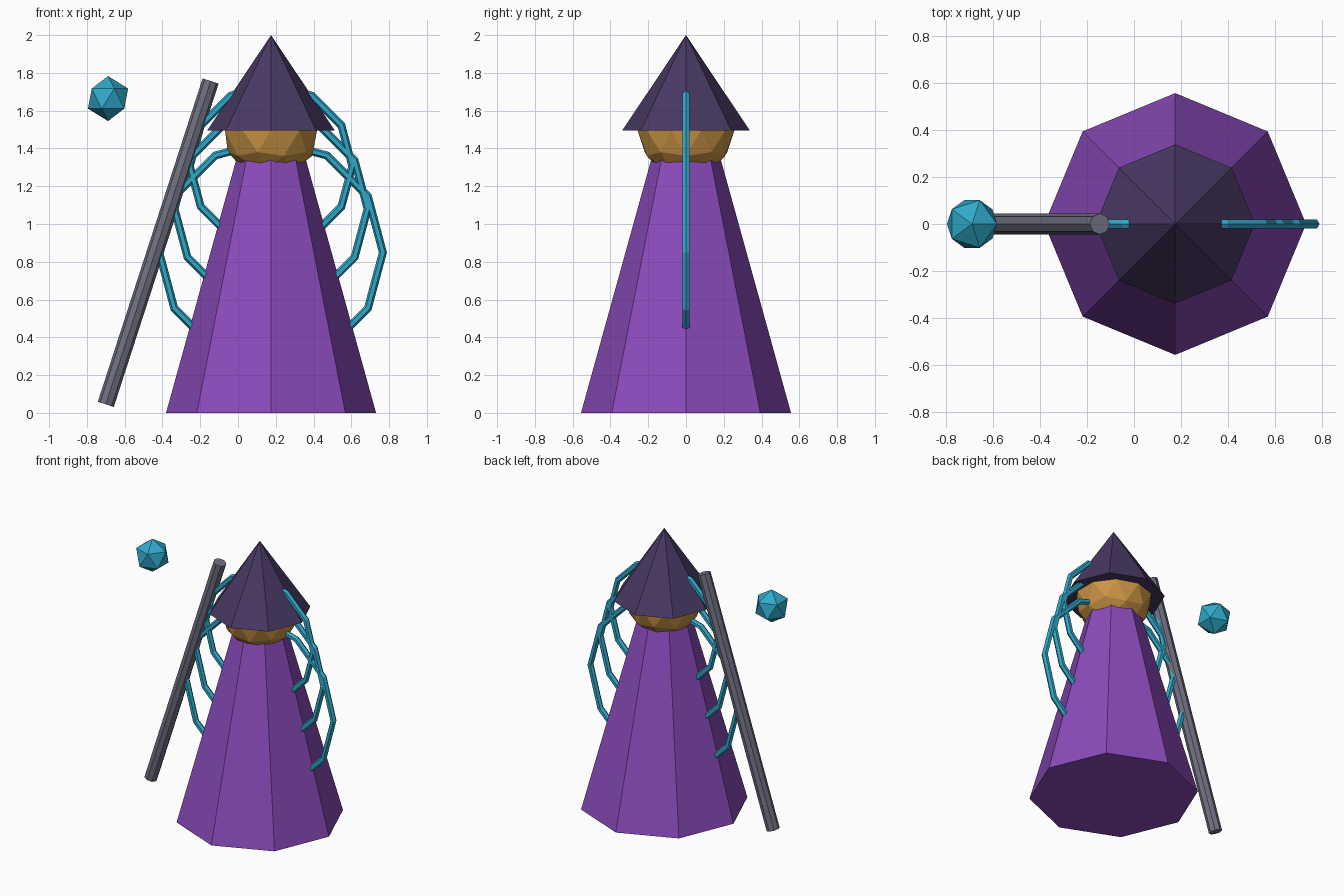
import bpy
from math import pi
from mathutils import Vector

if "Cube" in bpy.data.objects:
    bpy.data.objects.remove(bpy.data.objects["Cube"])

AXIS_X = 0.175  # the robed figure stands right of the origin


def material(name, rgb):
    mat = bpy.data.materials.new(name)
    mat.diffuse_color = (*rgb, 1)
    mat.use_nodes = True
    mat.node_tree.nodes["Principled BSDF"].inputs["Base Color"].default_value = mat.diffuse_color
    return mat


def finish(name, mat):
    obj = bpy.context.object
    obj.name = name
    obj.data.materials.append(mat)
    return obj


def cone(name, mat, r1, r2, z1, z2):
    bpy.ops.mesh.primitive_cone_add(vertices=8, radius1=r1, radius2=r2, depth=z2 - z1,
                                    location=(AXIS_X, 0, (z1 + z2) / 2))
    return finish(name, mat)


def ball(name, mat, subdivisions, radius, location):
    bpy.ops.mesh.primitive_ico_sphere_add(subdivisions=subdivisions, radius=radius, location=location)
    return finish(name, mat)


purple = material("robe_purple", (0.26, 0.07, 0.50))
dark = material("hat_dark", (0.065, 0.04, 0.125))
tan = material("head_tan", (0.60, 0.30, 0.06))
teal = material("magic_teal", (0.03, 0.40, 0.60))
slate = material("staff_slate", (0.16, 0.16, 0.22))

# Robe, head and pointed hat
cone("robe", purple, 0.556, 0.168, 0, 1.40)
ball("head", tan, 2, 0.256, (AXIS_X, 0, 1.495))
cone("hat", dark, 0.338, 0, 1.495, 2.0)

# Upright rings passing through the body
for i, (radius, z) in enumerate([(0.592, 0.85), (0.511, 1.08), (0.43, 1.307)]):
    bpy.ops.mesh.primitive_torus_add(major_segments=12, minor_segments=6,
                                     major_radius=radius, minor_radius=0.0215,
                                     location=(AXIS_X, 0, z), rotation=(pi / 2, 0, 0))
    finish(f"ring_{i + 1}", teal)

# Leaning staff
bottom, top = Vector((-0.70, 0, 0.045)), Vector((-0.145, 0, 1.757))
lean = top - bottom
bpy.ops.mesh.primitive_cylinder_add(vertices=8, radius=0.0445, depth=lean.length,
                                    location=(bottom + top) / 2,
                                    rotation=(0, Vector((0, 0, 1)).angle(lean), 0))
finish("staff", slate)

# Floating orb
ball("orb", teal, 1, 0.119, (-0.688, 0, 1.664))
